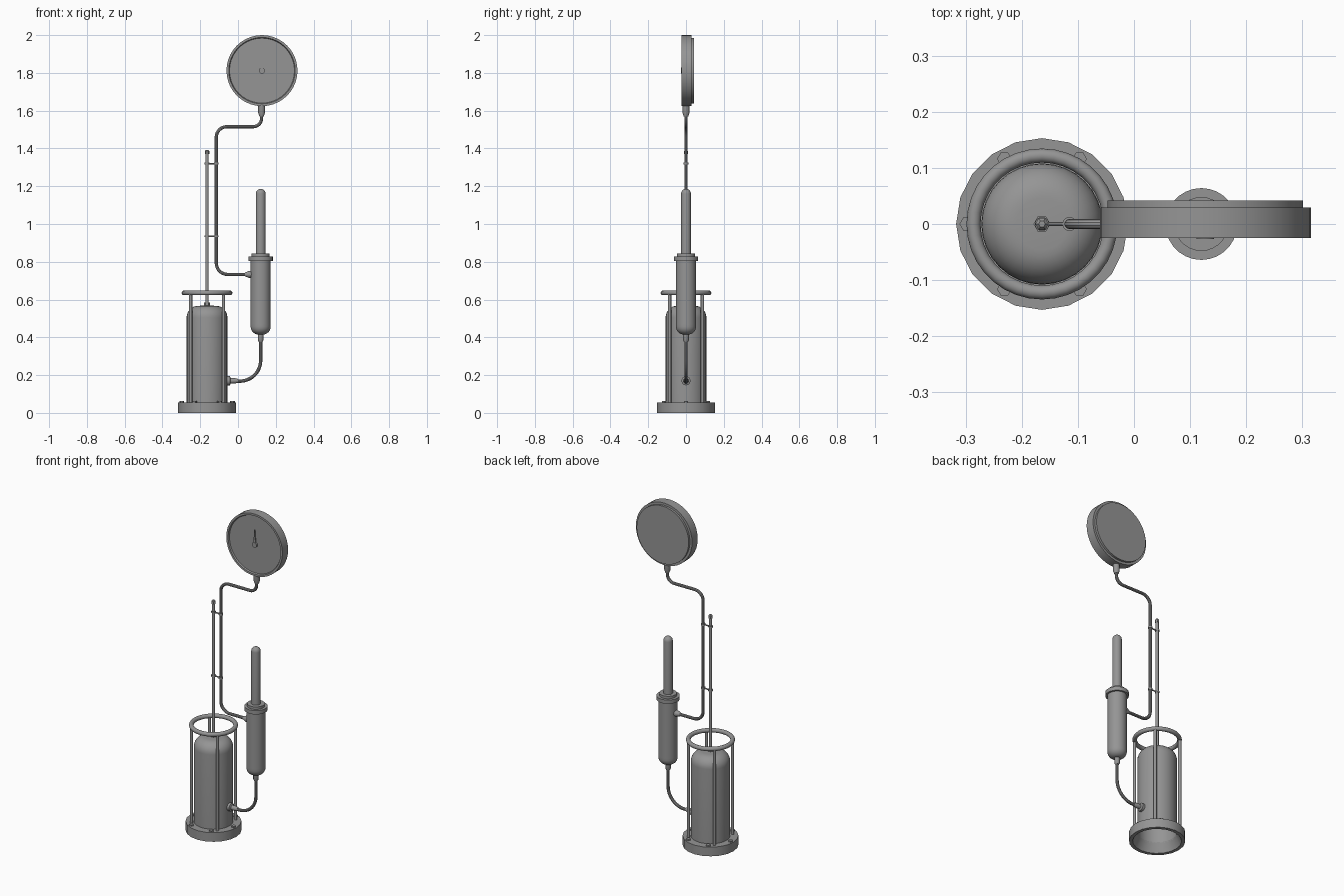
import bpy, bmesh
from math import pi, cos, sin
from mathutils import Vector, Matrix

if "Cube" in bpy.data.objects:
    bpy.data.objects.remove(bpy.data.objects["Cube"])

TX, CX, DX, DZ = -0.164, 0.12, 0.127, 1.812   # tank, cylinder and dial centres


def finish(name, bm, smooth=True):
    bmesh.ops.recalc_face_normals(bm, faces=bm.faces)
    me = bpy.data.meshes.new(name)
    bm.to_mesh(me)
    bm.free()
    ob = bpy.data.objects.new(name, me)
    bpy.context.collection.objects.link(ob)
    bpy.ops.object.select_all(action='DESELECT')
    ob.select_set(True)
    bpy.context.view_layer.objects.active = ob
    if smooth:
        bpy.ops.object.shade_smooth_by_angle(angle=0.6)
    return ob


def lathe(name, profile, loc, segs=24, axis='Z', closed=False, smooth=True):
    """Revolve (radius, height) points; axis picks where height points."""
    rot = {'Z': Matrix(), 'X': Matrix.Rotation(pi / 2, 4, 'Y'),
           'Y': Matrix.Rotation(-pi / 2, 4, 'X')}[axis]
    mat = Matrix.Translation(loc) @ rot
    bm = bmesh.new()
    rings = []
    for r, h in profile:
        n = 1 if r == 0 else segs
        rings.append([bm.verts.new(mat @ Vector((r * cos(2 * pi * i / segs),
                      r * sin(2 * pi * i / segs), h))) for i in range(n)])
    pairs = list(zip(rings, rings[1:])) + ([(rings[-1], rings[0])] if closed else [])
    for a, b in pairs:
        for i in range(segs):
            j = (i + 1) % segs
            vs = [a[i % len(a)], a[j % len(a)], b[j % len(b)], b[i % len(b)]]
            bm.faces.new(list(dict.fromkeys(vs)))
    return finish(name, bm, smooth)


def rod(name, loc, r, length, segs=12, axis='Z'):
    return lathe(name, [(0, 0), (r, 0), (r, length), (0, length)], loc, segs, axis)


def arc(cr, cz, r, a0, a1, n=6):
    return [(cr + r * cos(a0 + (a1 - a0) * i / n), cz + r * sin(a0 + (a1 - a0) * i / n))
            for i in range(n + 1)]


def pipe(name, pts, r):
    """Round tube through x,z points lying in the middle plane."""
    cu = bpy.data.curves.new(name, 'CURVE')
    cu.dimensions = '3D'
    cu.bevel_depth, cu.bevel_resolution, cu.use_fill_caps = r, 3, True
    sp = cu.splines.new('POLY')
    sp.points.add(len(pts) - 1)
    for p, (x, z) in zip(sp.points, pts):
        p.co = (x, 0, z, 1)
    ob = bpy.data.objects.new(name, cu)
    bpy.context.collection.objects.link(ob)
    bpy.ops.object.select_all(action='DESELECT')
    ob.select_set(True)
    bpy.context.view_layer.objects.active = ob
    bpy.ops.object.convert(target='MESH')
    bpy.ops.object.shade_smooth_by_angle(angle=0.6)


# hollow base flange, open underneath
lathe('base_flange', [(0.107, 0.055), (0.133, 0.0), (0.153, 0), (0.153, 0.055)],
      (TX, 0, 0), 20, closed=True)
for i in range(6):
    a = i * pi / 3
    rod('base_bolt', (TX + 0.134 * cos(a), 0.134 * sin(a), 0.053), 0.013, 0.01, 6)

# tank with rounded shoulder, open at the bottom
lathe('tank', [(0.108, 0.05)] + arc(0.046, 0.505, 0.062, 0, pi / 2, 8)
      + [(0, 0.568)], (TX, 0, 0), 32)

# guard cage: four posts and a top ring
for i in range(4):
    a = pi / 4 + i * pi / 2
    p = (TX + 0.123 * cos(a), 0.123 * sin(a))
    rod('guard_post', (*p, 0.053), 0.009, 0.582)
lathe('guard_ring', arc(0.122, 0.635, 0.0125, 0, 2 * pi, 14)[:-1], (TX, 0, 0), 36, closed=True)

# upright rod, its fittings and clamps
rod('rod_socket', (TX, 0, 0.565), 0.015, 0.02, 6)
rod('upright_rod', (TX, 0, 0.57), 0.009, 0.81)
lathe('rod_cap', [(0, 1.37), (0.012, 1.37), (0.012, 1.386), (0.006, 1.393), (0, 1.393)],
      (TX, 0, 0), 6)
for z in (0.935, 1.32):
    rod('clamp_bar', (TX, 0, z), 0.004, 0.049, 8, 'X')
    for x in (TX, -0.115):
        rod('clamp_collar', (x, 0, z - 0.005), 0.0125, 0.01)

# pressure cylinder with collar and plunger
lathe('cylinder', [(0, 0.415)] + arc(0.012, 0.456, 0.041, -pi / 2, 0)
      + [(0.053, 0.47), (0.053, 0.805), (0, 0.805)], (CX, 0, 0), 28)
lathe('cylinder_collar', [(0, 0.805), (0.064, 0.805), (0.064, 0.828), (0.048, 0.828),
                          (0.048, 0.843), (0, 0.843)], (CX, 0, 0), 28)
lathe('plunger', [(0, 0.84), (0.026, 0.84)] + arc(0, 1.16, 0.026, 0, pi / 2 - 0.01)
      + [(0, 1.186)], (CX, 0, 0), 20)

# lower pipe from the cylinder to the tank
lathe('cylinder_outlet', [(0, 0.418), (0.015, 0.418), (0.015, 0.385), (0.01, 0.375),
                          (0, 0.375)], (CX, 0, 0), 12)
pipe('lower_pipe', [(CX, 0.385)] + arc(0.01, 0.278, 0.11, 0, -pi / 2, 12) + [(-0.04, 0.168)], 0.009)
lathe('tank_inlet', [(0, -0.02), (0.024, -0.02), (0.024, 0.012), (0.014, 0.016),
                     (0.014, 0.04), (0.010, 0.055), (0, 0.055)], (-0.055, 0, 0.17), 16, 'X')

# upper pipe from the cylinder to the dial
lathe('pipe_outlet', [(0, -0.03), (0.01, -0.03), (0.018, -0.01), (0.018, 0.01), (0, 0.01)],
      (0.067, 0, 0.733), 12, 'X')
pipe('upper_pipe', [(0.06, 0.733)] + arc(-0.055, 0.793, 0.06, -pi / 2, -pi, 8)
     + arc(-0.06, 1.46, 0.055, pi, pi / 2, 8) + arc(0.08, 1.56, 0.045, -pi / 2, 0, 8)
     + [(0.125, 1.60)], 0.009)
lathe('dial_stem', [(0, 1.57), (0.012, 1.57), (0.018, 1.588), (0.018, 1.64), (0, 1.64)],
      (0.125, 0, 0), 12)

# dial: case with recessed face and stepped back
lathe('dial_case', [(0, -0.017), (0.172, -0.017), (0.176, -0.025), (0.188, -0.025),
                    (0.188, 0.029), (0.174, 0.029), (0.174, 0.042), (0, 0.042)],
      (DX, 0, DZ), 40, 'Y')
rod('needle_hub', (DX, -0.027, DZ), 0.016, 0.013, 12, 'Y')

# tapered needle
bm = bmesh.new()
for y in (-0.0245, -0.0185):
    bm.faces.new([bm.verts.new((DX + x, y, DZ + z)) for x, z in
                  ((-0.006, -0.015), (0.006, -0.015), (0.008, 0.0), (0.001, 0.09),
                   (-0.001, 0.09), (-0.008, 0.0))])
bmesh.ops.bridge_loops(bm, edges=bm.edges[:])
finish('needle', bm, False)

# dark grey metal on every part
metal = bpy.data.materials.new('dark_metal')
metal.diffuse_color = (0.3, 0.3, 0.3, 1)
metal.use_nodes = True
metal.node_tree.nodes["Principled BSDF"].inputs["Base Color"].default_value = metal.diffuse_color
for ob in bpy.data.objects:
    ob.data.materials.append(metal)
